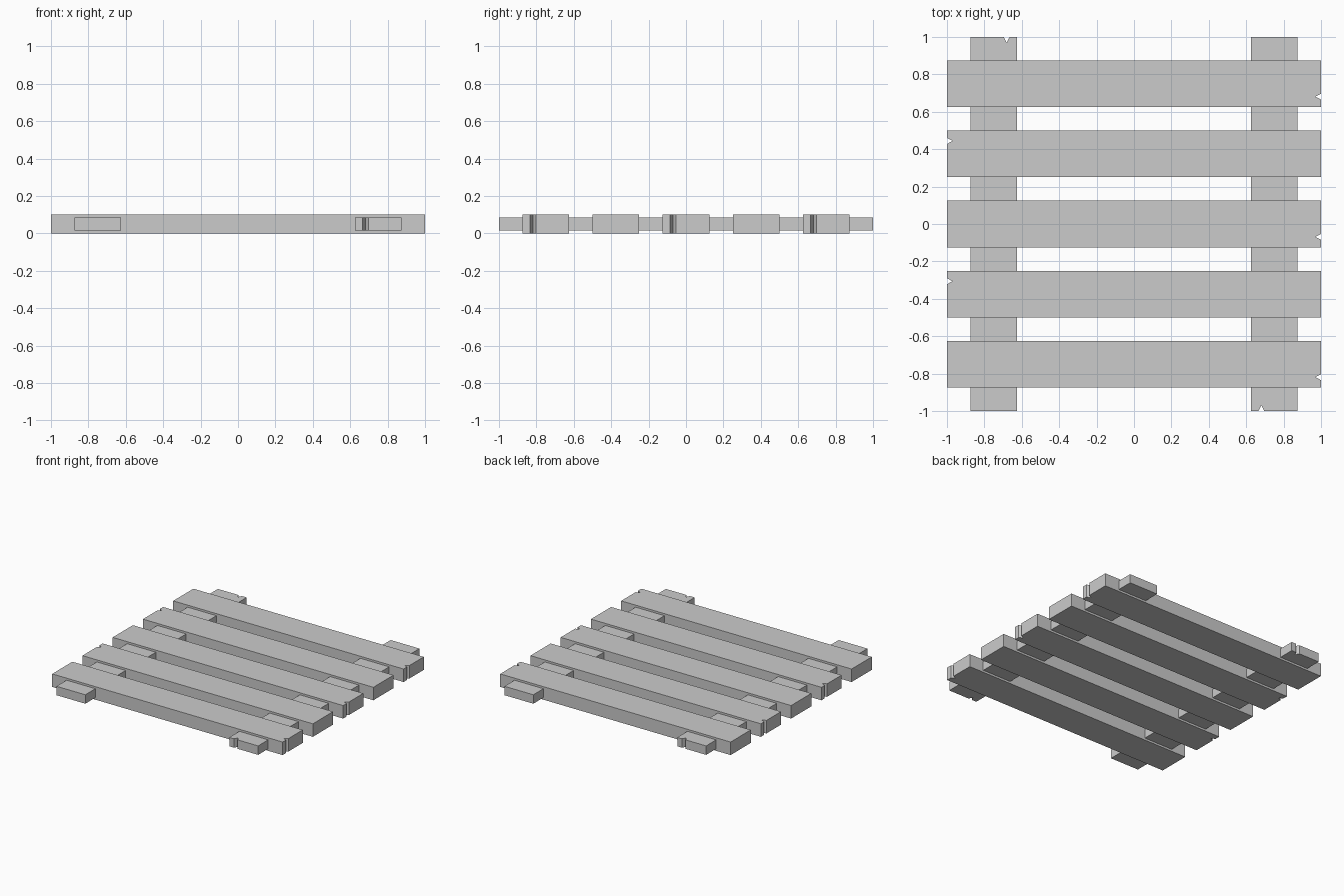
import bpy, bmesh
from math import pi
from mathutils import Matrix

if "Cube" in bpy.data.objects:
    bpy.data.objects.remove(bpy.data.objects["Cube"])


def board(name, loc, z0, z1, angle):
    """Board 2 long and 0.25 wide with a small V split in its +x end."""
    outline = [(-1, -0.125), (1, -0.125), (1, -0.085), (0.97, -0.069),
               (1, -0.053), (1, 0.125), (-1, 0.125)]
    bm = bmesh.new()
    base = bm.faces.new([bm.verts.new((x, y, z0)) for x, y in outline])
    ext = bmesh.ops.extrude_face_region(bm, geom=[base])
    top = [v for v in ext["geom"] if isinstance(v, bmesh.types.BMVert)]
    bmesh.ops.translate(bm, vec=(0, 0, z1 - z0), verts=top)
    bmesh.ops.recalc_face_normals(bm, faces=bm.faces)
    bm.transform(Matrix.Translation(loc) @ Matrix.Rotation(angle, 4, 'Z'))
    mesh = bpy.data.meshes.new(name)
    bm.to_mesh(mesh)
    bm.free()
    bpy.context.collection.objects.link(bpy.data.objects.new(name, mesh))


# Five cross planks, split end alternating right and left
for i in range(5):
    board(f"plank_{i + 1}", (0, -0.75 + 0.375 * i, 0), 0, 0.102, pi * (i % 2))

# Two thinner rails threaded through the planks
board("left_rail", (-0.75, 0, 0), 0.016, 0.086, pi / 2)
board("right_rail", (0.75, 0, 0), 0.016, 0.086, -pi / 2)
